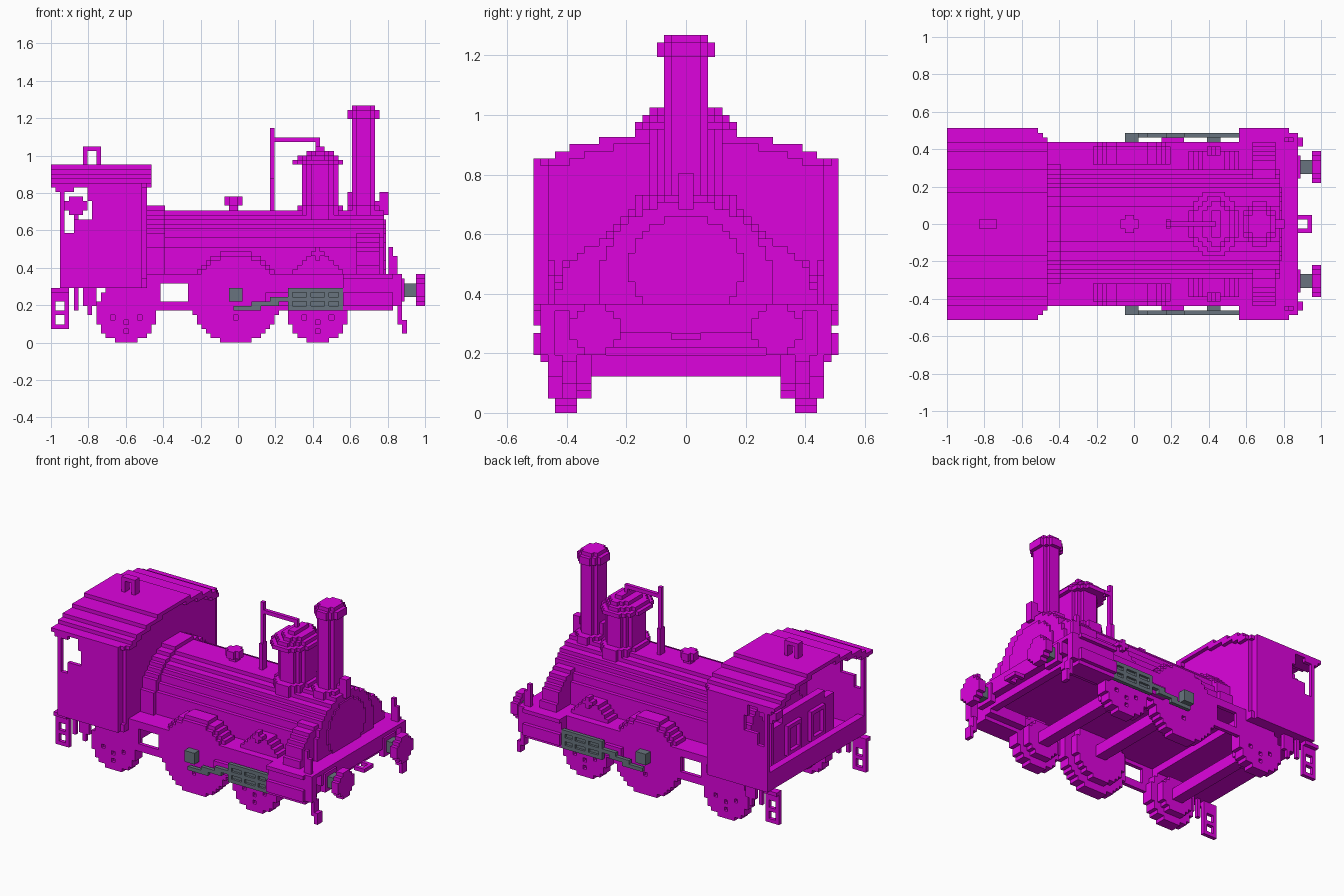
import bpy, bmesh, math

cube = bpy.data.objects.get("Cube")
if cube:
    bpy.data.objects.remove(cube, do_unlink=True)

CELL = 2 / 82      # edge of one block
HALF = 41          # blocks from the middle to either end


def material(name, rgb):
    m = bpy.data.materials.new(name)
    m.use_nodes = True
    m.diffuse_color = (*rgb, 1)
    m.node_tree.nodes["Principled BSDF"].inputs["Base Color"].default_value = (*rgb, 1)
    return m


MAGENTA = material("magenta", (0.73, 0.001, 0.73))
GREY = material("slate grey", (0.14, 0.175, 0.21))


def part(name, boxes, mirror=False, mat=MAGENTA):
    """Build boxes (x0, x1, y0, y1, z0, z1) in block units; mirror copies across y."""
    bm = bmesh.new()
    boxes = list(boxes)
    if mirror:
        boxes += [(a, b, -d, -c, e, f) for a, b, c, d, e, f in boxes]
    for a, b, c, d, e, f in boxes:
        verts = bmesh.ops.create_cube(bm, size=1)["verts"]
        for v in verts:
            v.co = ((b if v.co.x > 0 else a) - HALF,
                    d if v.co.y > 0 else c,
                    f if v.co.z > 0 else e)
            v.co *= CELL
    mesh = bpy.data.meshes.new(name)
    bm.to_mesh(mesh)
    bm.free()
    mesh.materials.append(mat)
    obj = bpy.data.objects.new(name, mesh)
    bpy.context.collection.objects.link(obj)
    return obj


def rows(cu, cv, ru, rv):
    """Block rows (u0, u1, v0, v1) of an ellipse."""
    for v in range(math.floor(cv - rv + 0.5), math.floor(cv + rv + 0.5)):
        t = (v + 0.5 - cv) / rv
        half = ru * math.sqrt(max(0, 1 - t * t))
        lo, hi = math.floor(cu - half + 0.5), math.floor(cu + half + 0.5)
        if hi > lo:
            yield lo, hi, v, v + 1


def disc_x(x0, x1, cy, cz, ry, rz, floor=0):
    return [(x0, x1, a, b, c, d) for a, b, c, d in rows(cy, cz, ry, rz) if c >= floor]


def disc_y(y0, y1, cx, cz, rx, rz, floor=0):
    return [(a, b, y0, y1, c, d) for a, b, c, d in rows(cx, cz, rx, rz) if c >= floor]


def disc_z(z0, z1, cx, rx, ry):
    return [(a, b, c, d, z0, z1) for a, b, c, d in rows(cx, 0, rx, ry)]


# Wheels with pitted faces, axles and splashers
for label, cx, r in (("rear", 16.5, 6.5), ("middle", 40.5, 9.5), ("front", 58.5, 6.5)):
    face = []
    for a, b, c, d in rows(cx, r, r, r):
        for x in range(a, b):
            dx, dz = abs(x + 0.5 - cx), r - c - 0.5
            if not (dx == 0 and dz in (2, 4) or dx == 3 and dz == 1):
                face.append((x, x + 1, 17, 18, c, d))
    part(label + "_wheel_faces", face, True)
    part(label + "_wheels",
         disc_y(15, 17, cx, r, r, r) + disc_y(13, 15, cx, r, r - 2, r - 2), True)
    part(label + "_axle", [(cx - 1.5, cx + 1.5, -15, 15, r - 1.5, r + 1.5)])
part("middle_splashers", disc_y(13, 17, 40.5, 9.5, 10, 10.5, 15), True)
part("front_splashers", disc_y(11, 16, 58.5, 9.5, 6.5, 10, 15), True)
part("splasher_valves", [(57, 60, 15, 17, 19, 20), (58, 59, 15, 17, 18, 21)], True)
part("splasher_panels", [(x, x + 3, 17, 17.5, 16, 18) for x in (35, 39, 43)], True)

# Frame and running board
part("running_board", [(21, 77, -18, 18, 14, 15)])
part("side_frames", [(21, 24, 17, 18, 7, 14), (24, 30, 17, 18, 7, 9),
                     (24, 30, 17, 18, 13, 14), (30, 75, 17, 18, 7, 14)], True)
part("front_beam", [(73, 75, -18, 18, 9, 15), (75, 77, -16, 16, 11, 15)])
part("cylinder_covers", disc_x(64, 75, 17, 9.5, 4, 2.5)
     + [(64, 75, 18, 20, 7, 14), (64, 75, 18, 21, 14, 15)], True)

# Boiler, firebox band and smokebox
part("boiler", disc_x(14, 64, 0, 18, 12, 11, 15))
part("firebox_band", disc_x(21, 25, 0, 18, 13, 12, 15))
part("smokebox", disc_x(64, 73, 0, 18, 12, 11, 15))
part("smokebox_flare", [(67, 72, -w, w, k, k + 1) for k in range(15, 29)
                        for w in [round(min(18 - (k - 15) / 3, 4 + (28 - k) * 1.6))]])
part("smokebox_door", disc_x(73, 73.4, 0, 20, 8, 7, 15))
part("safety_valve", disc_z(29, 30, 40, 1, 1) + disc_z(30, 32, 40, 2, 2))

# Dome with its steam pipe
part("dome", disc_z(26, 30, 59, 5, 7) + disc_z(30, 39, 59, 4, 5.5)
     + disc_z(39, 40, 58.5, 5.5, 7) + disc_z(40, 41, 58.5, 4.5, 6)
     + disc_z(41, 42, 59, 3, 5) + disc_z(42, 43, 59, 1.5, 3))
part("steam_pipe", [(48, 49, -0.5, 0.5, 28, 47), (48, 49, -1, 1, 29, 36),
                    (49, 59, -0.5, 0.5, 44, 45), (58, 59, -0.5, 0.5, 43, 44)])

# Chimney and front lamp bracket
part("chimney", disc_z(28, 30, 68.5, 3.5, 5) + disc_z(29, 52, 68.5, 2.5, 3)
     + disc_z(49, 51, 68.5, 3.5, 4))
part("lamp_bracket", [(72, 74, -1, 1, 28, 33), (71, 72, -1, 1, 30, 31),
                      (65, 66, -1, 1, 30, 33)])

# Buffers, coupling and guard irons
part("buffer_bases", [(76, 77.5, 10, 15, 9, 14)], True)
part("buffer_shafts", [(77, 80, 11, 14, 10, 13)], True, GREY)
part("buffer_heads", disc_x(80, 82, 12.5, 11.5, 3.5, 3.5), True)
part("coupling", [(77, 80, 1, 2, 10, 11), (79, 80, 0, 1, 10, 11)], True)
part("guard_irons", [(75, 77, 18, 20, 8, 15), (76, 77, 17, 19, 5, 8),
                     (77, 78, 17, 19, 2, 4), (76, 78, 17, 19, 4, 5)], True)
part("front_handrails", [(74, 75, 18, 19, 15, 21), (75, 76, 18, 19, 15, 19)], True)

# Pistons and motion
bars = [(52, 64, 19, 20, z, z + 1) for z in (7, 9, 11)]
bars += [(x, x + 1, 19, 20, 7, 12) for x in (52, 56, 60, 63)]
part("piston_guides", bars + [(52, 64, 19, 19.4, 7, 12), (57, 60, 18, 19, 8, 11)],
     True, GREY)
part("connecting_rods", [(39, 42, 18, 20, 9, 12), (40, 46, 19, 20, 7, 8),
                         (44, 50, 19, 20, 8, 9), (48, 52, 19, 20, 9, 10)], True, GREY)
part("motion_brackets", [(47, 52, 18, 19, 8, 11)], True)

# Cab floor and walls
part("cab_floor", [(2, 21, -20, 20, 12, 14), (2, 4, -21, 21, 12, 17)])
part("cab_sides", [(9, 19, 20, 21, 12, 34), (2, 9, 20, 21, 12, 24),
                   (5, 9, 20, 21, 24, 27), (2, 3, 20, 21, 24, 34),
                   (1, 5, 20, 21, 33, 34), (8, 9, 20, 21, 31, 34),
                   (19, 20, 19, 21, 12, 34)], True)
ROOF = [(21, 34), (18, 35), (16, 36), (12, 37), (7, 38)]
part("cab_front", [(19, 21, -19, 19, 12, 34)]
     + [(19, 21, 2 - w, w - 2, k, k + 1) for w, k in ROOF])

# Stepped roof, hollow below
roof = []
for n, (w, k) in enumerate(ROOF):
    inner = ROOF[n + 1][0] - 2 if n < len(ROOF) - 1 else 0
    if n == 0:
        roof += [(0, 20, 20, 21, k, k + 1), (0, 21, 19, 20, k, k + 1),
                 (0, 22, inner, 19, k, k + 1)]
    else:
        roof.append((0, 22, inner, w, k, k + 1))
part("cab_roof", roof, True)
part("roof_loop", [(7, 8, -1, 1, 39, 42), (10, 11, -1, 1, 39, 43), (7, 11, -1, 1, 42, 43)])

# Rear bulkhead with window frames, and hand brake
part("bulkhead", [(6, 8, -13, 13, 14, 25), (6, 8, -9, 9, 25, 27)])
part("bulkhead_frames", [(5, 6, 2, 3, 16, 24), (5, 6, 7, 8, 16, 24),
                         (5, 6, 3, 7, 23, 24), (5, 6, 3, 7, 16, 17)], True)
part("hand_brake", [(5, 6, 14, 15, 14, 29), (3, 8, 13, 16, 29, 31), (4, 7, 13, 16, 28, 32)])

# Rear steps and hanging springs
part("rear_steps", [(0, 1, 18, 19, 3, 12), (3, 4, 18, 19, 3, 12)]
     + [(0, 4, 18, 19, z, z + 1) for z in (3, 6)]
     + [(0, 4, 18, 19, 9, 12), (0, 4, 18, 20, 11, 12)], True)
part("spring_hangers", [(x, x + 1, 18, 19, z, 12)
                        for x, z in ((5, 7), (7, 8), (8, 6), (9, 8))], True)
